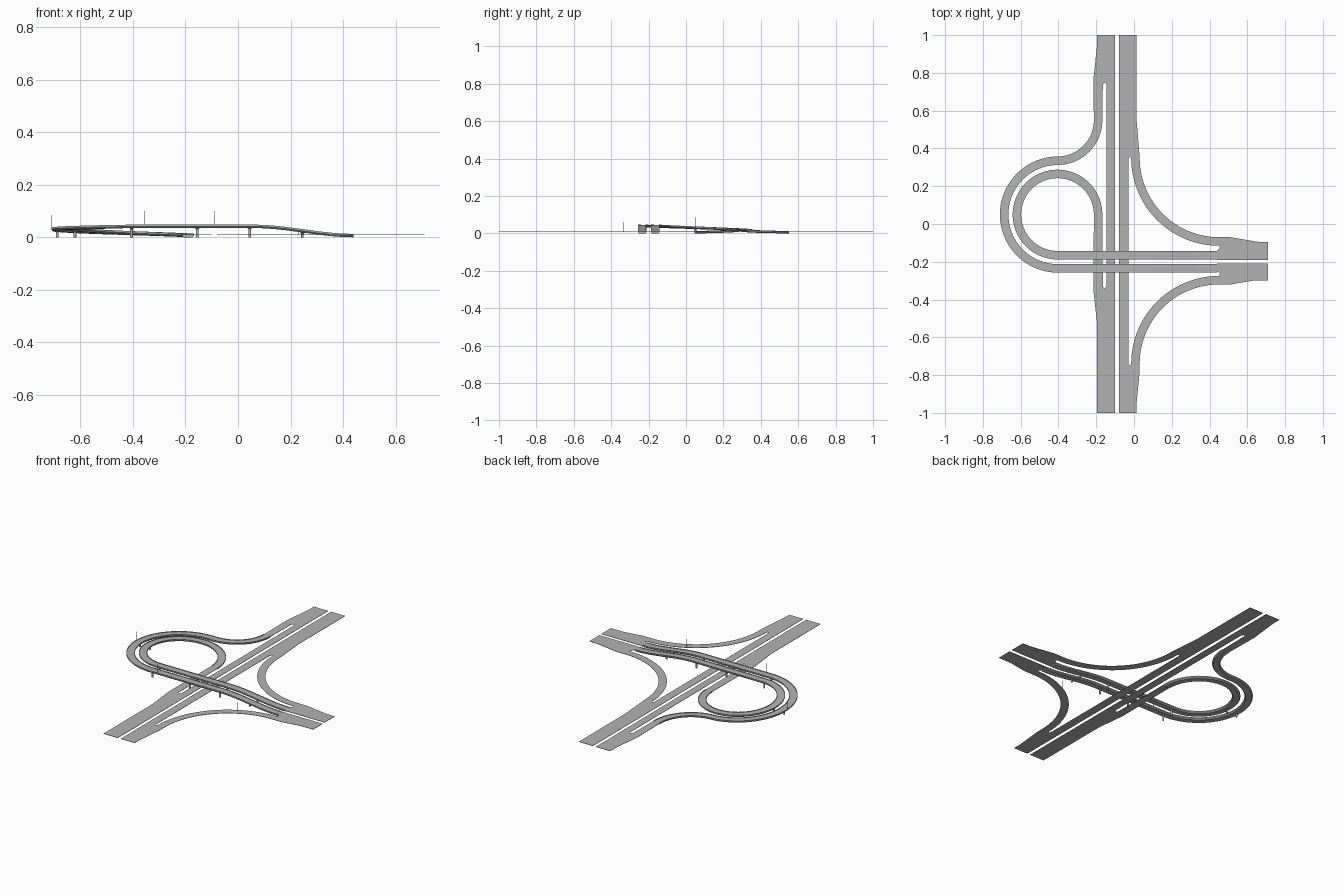
import bpy, bmesh, math
from mathutils import Vector

cube = bpy.data.objects.get("Cube")
if cube:
    bpy.data.objects.remove(cube)


def material(name, v):
    m = bpy.data.materials.new(name)
    m.use_nodes = True
    m.diffuse_color = (v, v, v, 1)
    m.node_tree.nodes["Principled BSDF"].inputs["Base Color"].default_value = (v, v, v, 1)
    return m


GREY = material("concrete grey", 0.45)
ROAD_Z = 0.01


def finish(name, bm):
    bmesh.ops.recalc_face_normals(bm, faces=bm.faces)
    me = bpy.data.meshes.new(name)
    bm.to_mesh(me)
    bm.free()
    me.materials.append(GREY)
    ob = bpy.data.objects.new(name, me)
    bpy.context.collection.objects.link(ob)
    return ob


def arc(cx, cy, r, a0, a1, n=24):
    angles = [math.radians(a0 + (a1 - a0) * i / n) for i in range(n + 1)]
    return [(cx + r * math.cos(a), cy + r * math.sin(a)) for a in angles]


def slab(name, outline, thick=0.002):
    """Thin flat road cut from an outline."""
    bm = bmesh.new()
    face = bm.faces.new([bm.verts.new((x, y, ROAD_Z)) for x, y in outline])
    out = bmesh.ops.extrude_face_region(bm, geom=[face], use_keep_orig=True)
    verts = [g for g in out["geom"] if isinstance(g, bmesh.types.BMVert)]
    bmesh.ops.translate(bm, verts=verts, vec=(0, 0, -thick))
    return finish(name, bm)


# Ground roads: carriageways with merge lanes, slits and side ramps
slab("west_carriageway", [
    (-.10, -1), (-.10, 1), (-.195, 1), (-.195, .95), (-.215, .765), (-.2125, .55),
    (-.1675, .55), (-.165, .74), (-.155, .75), (-.145, .74),
    (-.145, -.33), (-.155, -.34), (-.165, -.33), (-.1675, .05),
    (-.2125, .05), (-.215, -.35), (-.195, -.53), (-.195, -1)])

slab("east_carriageway_and_side_ramps",
     [(-.08, -1), (.013, -1), (.013, -.955), (.03, -.78)]
     + arc(.45, -.74, .42, 180, 90)
     + [(.51, -.32), (.63, -.30), (.71, -.30), (.71, -.21), (.44, -.21), (.44, -.25), (.455, -.262)]
     + arc(.45, -.74, .465, 90, 180)
     + [(-.022, -.75), (-.03, -.74), (-.03, .345), (-.022, .355)]
     + arc(.45, .35, .465, 180, 270)
     + [(.455, -.127), (.44, -.14), (.44, -.19), (.71, -.19), (.71, -.095), (.66, -.095), (.51, -.07)]
     + arc(.45, .35, .42, 270, 180)
     + [(.013, .56), (.013, 1), (-.08, 1)])

# Raised ramps: a curbed deck swept along a rising path
TOP = 0.045
W = 0.0225
SECTION = [(-W, .003), (-W + .003, .003), (-W + .003, 0), (W - .003, 0), (W - .003, .003),
           (W, .003), (W, -.004), (W - .006, -.01), (-W + .006, -.01), (-W, -.004)]


def ease(t):
    t = max(0, min(1, t))
    return 0.5 * t + 0.5 * t * t * (3 - 2 * t)


def ramp(name, curve, y):
    """Curve part climbs to the bridge, which then drops along +x at the given y."""
    lengths = [0]
    for a, b in zip(curve, curve[1:]):
        lengths.append(lengths[-1] + math.dist(a, b))
    path = [Vector((p[0], p[1], ROAD_Z + (TOP - ROAD_Z) * ease(l / lengths[-1])))
            for p, l in zip(curve, lengths)]
    for i in range(1, 15):
        x = .06 + .38 * (i - 1) / 13
        t = (x - .06) / .38
        path.append(Vector((x, y, TOP - (TOP - ROAD_Z) * t * t * (3 - 2 * t))))
    bm = bmesh.new()
    rings = []
    for i, p in enumerate(path):
        d = path[min(i + 1, len(path) - 1)] - path[max(i - 1, 0)]
        if i == 0:
            d = Vector((0, -1, 0)) if name == "outer_ramp" else Vector((0, 1, 0))
        side = Vector((-d.y, d.x, 0)).normalized()
        rings.append([bm.verts.new(p + side * s + Vector((0, 0, h))) for s, h in SECTION])
    for a, b in zip(rings, rings[1:]):
        for j in range(len(SECTION)):
            k = (j + 1) % len(SECTION)
            bm.faces.new((a[j], a[k], b[k], b[j]))
    bm.faces.new(rings[0])
    bm.faces.new(rings[-1])
    return finish(name, bm)


ramp("outer_ramp", arc(-.405, .55, .215, 0, -90) + arc(-.4025, .05, .285, 90, 270, 40)[1:], -.235)
ramp("loop_ramp", arc(-.405, .05, .215, 0, 270, 56), -.165)


# Piers with flared heads under the raised decks
def pier(name, x, y, top):
    bm = bmesh.new()
    for r1, r2, z0, z1 in ((.005, .005, 0, top - .005), (.005, .010, top - .005, top)):
        geo = bmesh.ops.create_cone(bm, cap_ends=True, segments=12, radius1=r1, radius2=r2, depth=z1 - z0)
        bmesh.ops.translate(bm, verts=geo["verts"], vec=(x, y, (z0 + z1) / 2))
    return finish(name, bm)


for lane, y in (("outer", -.235), ("loop", -.165)):
    for i, (x, top) in enumerate(((-.405, .036), (-.155, .036), (.045, .036), (.245, .018))):
        pier(f"{lane}_pier_{i + 1}", x, y, top)
pier("outer_bend_pier", -.6875, .05, .026)
pier("loop_bend_pier", -.62, .05, .026)

# Thin lamp posts beside the roads
POSTS = [(-.355, -.2565, .04, .1), (-.09, -.2565, .04, .1), (-.709, .05, .03, .085),
         (.23, -.335, .008, .06)]
for i, (x, y, z0, z1) in enumerate(POSTS):
    bm = bmesh.new()
    geo = bmesh.ops.create_cone(bm, cap_ends=True, segments=6, radius1=.001, radius2=.0007, depth=z1 - z0)
    bmesh.ops.translate(bm, verts=geo["verts"], vec=(x, y, (z0 + z1) / 2))
    finish(f"lamp_post_{i + 1}", bm)
